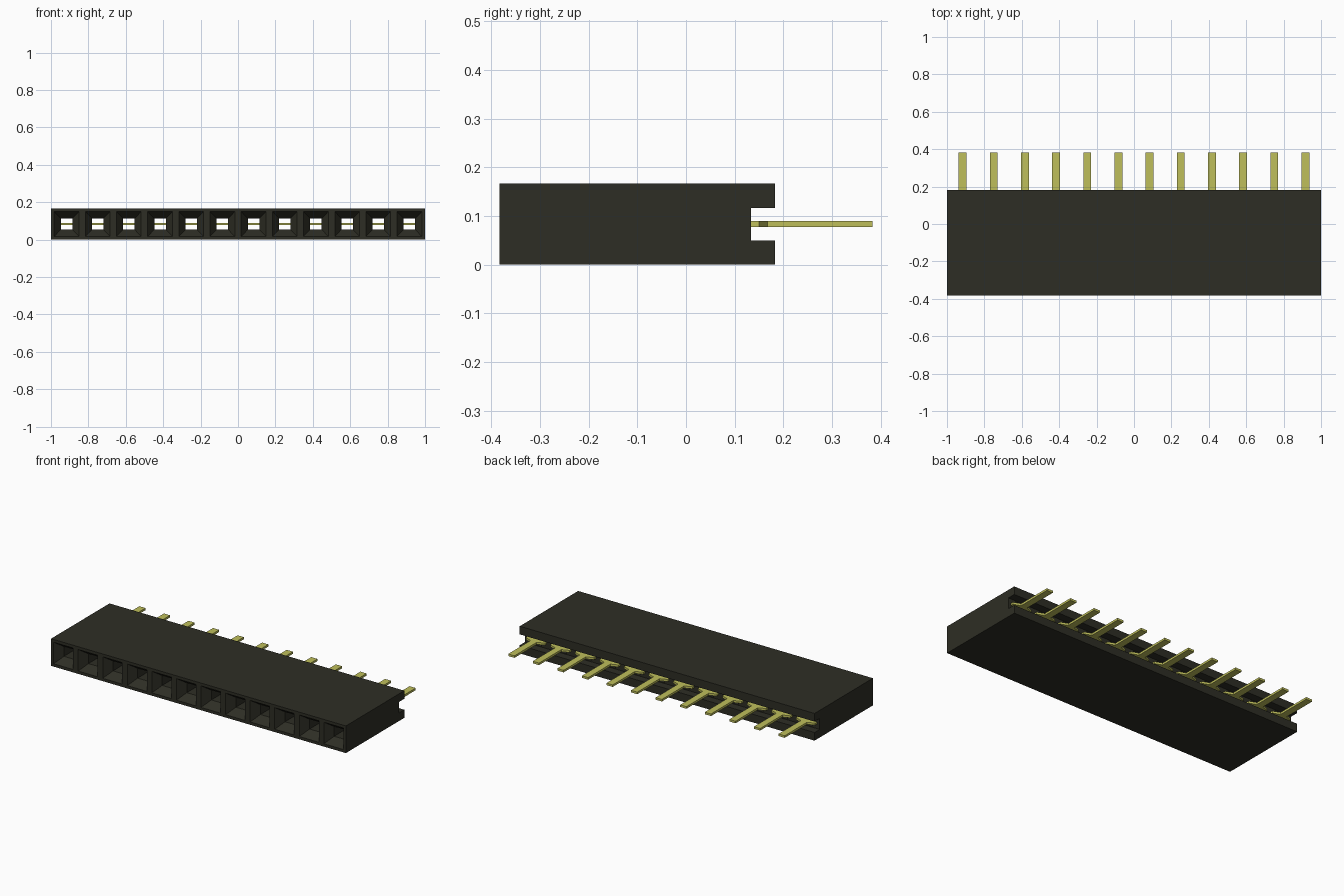
import bpy, bmesh

cube = bpy.data.objects.get("Cube")
if cube:
    bpy.data.objects.remove(cube, do_unlink=True)

COUNT = 12
PITCH = 2 / COUNT
HALF = PITCH / 2
FRONT, FLOOR, BACK, TIP = -0.383, 0.133, 0.183, 0.383


def make_material(name, color):
    mat = bpy.data.materials.new(name)
    mat.use_nodes = True
    mat.diffuse_color = color
    mat.node_tree.nodes["Principled BSDF"].inputs["Base Color"].default_value = color
    return mat


def make_object(name, bm, mat):
    bmesh.ops.remove_doubles(bm, verts=bm.verts, dist=0.0001)
    bmesh.ops.recalc_face_normals(bm, faces=bm.faces)
    mesh = bpy.data.meshes.new(name)
    bm.to_mesh(mesh)
    bm.free()
    mesh.materials.append(mat)
    obj = bpy.data.objects.new(name, mesh)
    bpy.context.collection.objects.link(obj)
    return obj


black = make_material("black plastic", (0.027, 0.027, 0.018, 1))
gold = make_material("gold metal", (0.52, 0.52, 0.105, 1))

# Housing: each cell is a chain of rectangles (half width, half height, y)
# running through the funnel and hole to the rear slot, then round the outside
SLOT = 0.0335
rings = [
    (HALF, HALF, FRONT),
    (0.066, 0.066, FRONT),
    (0.031, 0.030, FRONT + 0.05),
    (0.031, 0.030, FLOOR),
    (HALF, SLOT, FLOOR),
    (HALF, SLOT, BACK),
    (HALF, HALF, BACK),
]
corners = [(-1, -1), (1, -1), (1, 1), (-1, 1)]
centres = [-1 + PITCH * (i + 0.5) for i in range(COUNT)]

bm = bmesh.new()
for cx in centres:
    loops = [[bm.verts.new((cx + sx * w, y, HALF + sz * h)) for sx, sz in corners]
             for w, h, y in rings]
    for i, loop in enumerate(loops):
        j = (i + 1) % len(loops)
        open_side = rings[i][0] == HALF and rings[j][0] == HALF
        for k in range(4):
            # Neighbouring cells share their sides, so no wall goes there
            if open_side and k % 2:
                continue
            n = (k + 1) % 4
            bm.faces.new((loop[k], loop[n], loops[j][n], loops[j][k]))

# Housing end walls with the slot notch
notch = [(FRONT, -HALF), (BACK, -HALF), (BACK, -SLOT), (FLOOR, -SLOT),
         (FLOOR, SLOT), (BACK, SLOT), (BACK, HALF), (FRONT, HALF)]
for x in (-1, 1):
    bm.faces.new([bm.verts.new((x, y, HALF + z)) for y, z in notch])
make_object("housing", bm, black)

# Pins: flat strip with a wide tapered shoulder across the hole
side = [(0.065, FLOOR), (0.065, 0.15), (0.021, 0.167), (0.021, TIP)]
outline = side + [(-x, y) for x, y in reversed(side)]
for number, cx in enumerate(centres, 1):
    bm = bmesh.new()
    face = bm.faces.new([bm.verts.new((cx + x, y, HALF - 0.0065)) for x, y in outline])
    lifted = bmesh.ops.extrude_face_region(bm, geom=[face])["geom"]
    bmesh.ops.translate(bm, vec=(0, 0, 0.013),
                        verts=[v for v in lifted if isinstance(v, bmesh.types.BMVert)])
    make_object(f"pin_{number}", bm, gold)
